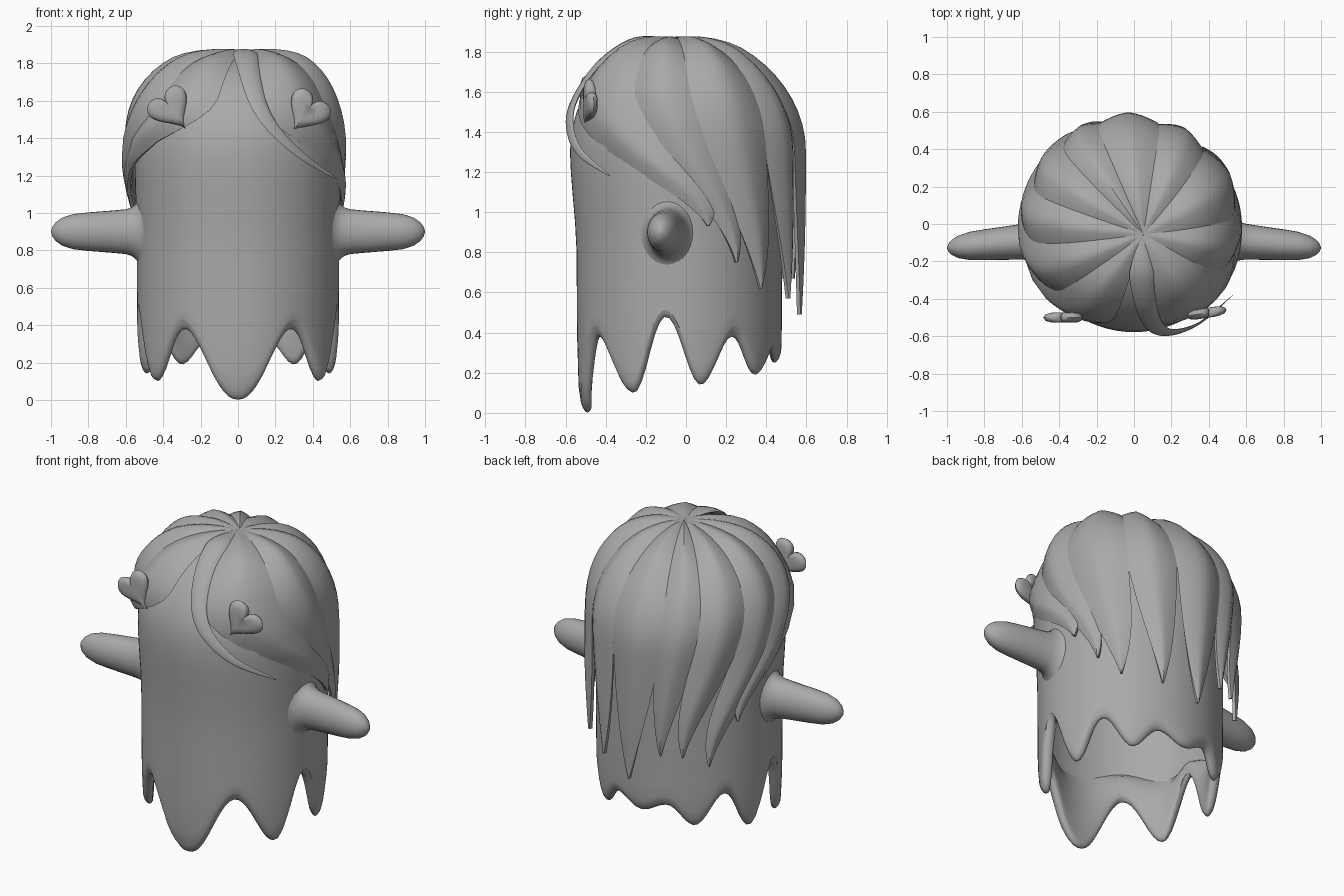
import bpy, bmesh, math
from mathutils import Vector

if "Cube" in bpy.data.objects:
    bpy.data.objects.remove(bpy.data.objects["Cube"])

grey = bpy.data.materials.new("soft_grey")
grey.diffuse_color = (0.4, 0.4, 0.4, 1)
grey.use_nodes = True
grey.node_tree.nodes["Principled BSDF"].inputs["Base Color"].default_value = grey.diffuse_color


def lerp_table(table, t):
    """Smooth interpolation in a table of (key, value) pairs."""
    for (k0, v0), (k1, v1) in zip(table, table[1:]):
        if t <= k1:
            f = max(0, (t - k0) / (k1 - k0))
            if k0 == 0:
                f = f ** 1.15
            return v0 + (v1 - v0) * (1 - math.cos(math.pi * f)) / 2
    return table[-1][1]


def loft(name, rings, angle=40, cap_start=True):
    """Skin closed rings of points into one smooth object."""
    bm = bmesh.new()
    rows = [[bm.verts.new(p) for p in ring] for ring in rings]
    n = len(rows[0])
    for a, b in zip(rows, rows[1:]):
        for i in range(n):
            j = (i + 1) % n
            bm.faces.new((a[i], a[j], b[j], b[i]))
    if cap_start:
        bm.faces.new(rows[0][::-1])
    bm.faces.new(rows[-1])
    bmesh.ops.remove_doubles(bm, verts=bm.verts, dist=0.0004)
    bmesh.ops.recalc_face_normals(bm, faces=bm.faces)
    me = bpy.data.meshes.new(name)
    bm.to_mesh(me)
    bm.free()
    me.materials.append(grey)
    ob = bpy.data.objects.new(name, me)
    bpy.context.collection.objects.link(ob)
    bpy.ops.object.select_all(action='DESELECT')
    ob.select_set(True)
    bpy.context.view_layer.objects.active = ob
    bpy.ops.object.shade_smooth_by_angle(angle=math.radians(angle))
    return ob


# Body: a domed sheet with a thick wavy hem, open underneath
HEM = [(0, .002), (34, .38), (61, .10), (82, .48), (103, .14),
       (123, .38), (143, .19), (161, .31), (180, .25)]
WALL = [(0, .49), (.15, .503), (.4, .51), (.8, .512), (1.3, .533)]
DOME = [(1.3, .533), (1.4, .527), (1.5, .5), (1.6, .445), (1.68, .38),
        (1.75, .3), (1.8, .21), (1.83, .1), (1.837, .001)]
SEG = 120


def body_ring(height, inset):
    ring = []
    for i in range(SEG):
        deg = 360 * i / SEG
        a = math.radians(deg)
        z = height(lerp_table(HEM, min(deg, 360 - deg)))
        r = (lerp_table(WALL, z) if z < 1.3 else dict(DOME)[z]) - inset
        low = 1 - max(0, min(1, (z - .8) / .5))
        ring.append(((1.033 + .024 * low) * r * math.sin(a),
                     -.045 + .012 * low - r * math.cos(a), z))
    return ring


rings = [body_ring(lambda h: .5 + .2 * h, .004)]               # inner hem edge
for f, inset in ((.85, .04), (.6, .055), (.3, .058), (.12, .056)):
    rings.append(body_ring(lambda h: h + f * (.5 - .8 * h), inset))
for dz, inset in ((.02, .052), (.006, .043), (0, .032), (.006, .021), (.022, .01), (.05, .002)):
    rings.append(body_ring(lambda h: h + dz, inset))
for f in (.2, .4, .6, .8, 1):
    rings.append(body_ring(lambda h: h + f * (.65 - h), 0))
for z in (.8, .95, 1.1, 1.2):
    rings.append(body_ring(lambda h: z, 0))
for z, _ in DOME:
    rings.append(body_ring(lambda h: z, 0))
loft("body", rings, 60, cap_start=False)

# Arms: tapered stubs whose root flares into the curved wall
ARM = [(.535, .17), (.543, .155), (.556, .141), (.572, .129), (.6, .12), (.66, .114),
       (.8, .103), (.88, .094), (.94, .075), (.975, .05), (.993, .025), (1.0, .002)]
for side, label in ((-1, "left_arm"), (1, "right_arm")):
    rings = []
    for x, r in ARM:
        cy = -.087 - .08 * (x - .5)
        ring = []
        for i in range(28):
            dy = .8 * r * math.cos(math.tau * i / 28)
            drop = (cy + dy + .045) ** 2 / 1.0 * max(0, min(1, (.66 - x) / .1))
            ring.append((side * (x - drop), cy + dy, .9 + r * math.sin(math.tau * i / 28)))
        rings.append(ring)
    loft(label, rings, 60, cap_start=False)


# Hair: ridged locks fanning from the crown, swept backwards to pointed tips
def lock(name, start, width, end, tip_z, layer, late):
    rings = []
    steps = 28
    for k in range(steps + 1):
        s = k / steps
        # first half of the steps follows the dome, the rest hangs down
        th = min(s, .5) * math.pi
        d = max(0, s - .5) * 2
        mid_z = .57 * max(0, math.cos(th)) ** .9 + (tip_z - 1.3) * d
        u = (.57 - mid_z) / (1.87 - tip_z)
        g = min(1, max(0, (u - late) / (1 - late)))
        az = start + (end - start) * g * g * (3 - 2 * g)
        half = width * (1 - u ** (2 + 4 * (late - .2))) + .5
        blend = math.sin(th)
        cx, cy = .05 - .07 * blend, -.055 + .035 * blend ** 3
        amp = .068 * min(1, blend * 2) * (1 - u ** 3 * .85)

        def point(v, bulge):
            a = math.radians(az + half * v)
            n = 2.0 + .5 * math.sin(a) ** 2        # squarer at the sides than the back
            r = .575 * math.sin(th) ** (2 / n) + .01 * d
            z = .57 * max(0, math.cos(th)) ** (2 / n) if d == 0 else mid_z
            b = 1 + bulge + layer * blend
            zz = z * (b if z > 0 else 1)
            return (cx - .98 * r * b * math.sin(a), cy + r * b * math.cos(a), 1.3 + zz)

        outer = [point(v / 4, amp * (1 - abs(v / 4) ** 1.25)) for v in range(-4, 5)]
        inner = [point(v, -.03 * blend) for v in (.9, .3, -.3, -.9)]
        rings.append(outer + inner)
    loft(name, rings, 35)


# start angle, half width, end angle (degrees from the back), tip height, sweep start
LOCKS = [(-141, 26, -77, .93, .25), (-100, 18, -62, .75, .2), (-65, 21, -48, .62, .2),
         (-31, 17, -24, .57, .2), (2, 19, -2, .49, .2), (30, 15, 18, .67, .2),
         (56, 16, 31, .67, .2), (84, 17, 46, .61, .2), (114, 18, 63, .87, .2),
         (147, 22, 82, 1.09, .3)]
for i, (start, width, end, tip_z, late) in enumerate(LOCKS):
    lock(f"hair_lock_{i + 1}", start, width, end, tip_z, .01 * ((i + 1) % 2), late)


# Loose fringe: a thin ribbon curling across the forehead
def catmull(pts, n):
    pts = [2 * pts[0] - pts[1]] + pts + [2 * pts[-1] - pts[-2]]
    out = []
    for a, b, c, d in zip(pts, pts[1:], pts[2:], pts[3:]):
        for k in range(n):
            t = k / n
            out.append(.5 * (2 * b + (c - a) * t + (2 * a - 5 * b + 4 * c - d) * t * t
                             + (3 * b - a - 3 * c + d) * t ** 3))
    return out + [pts[-2]]


path = catmull([Vector(p) for p in (
    (.045, -.06, 1.865), (.04, -.25, 1.855), (.06, -.42, 1.75), (.11, -.545, 1.58),
    (.2, -.58, 1.44), (.35, -.53, 1.3), (.53, -.38, 1.18))], 5)
rings = []
for k, p in enumerate(path):
    t = k / (len(path) - 1)
    tan = (path[min(k + 1, len(path) - 1)] - path[max(k - 1, 0)]).normalized()
    out = p - Vector((0, -.03, 1.2))
    side = tan.cross(out).normalized()
    nor = side.cross(tan).normalized()
    w = .075 * min(1, .1 + t * 5) * (1 - t) ** .75 + .002
    rings.append([p + side * w * math.cos(math.tau * i / 10)
                  + nor * w * .26 * math.sin(math.tau * i / 10) for i in range(10)])
loft("fringe_strand", rings)

# Heart clips: rounded plates tilted towards the middle
for side, label, c in ((-1, "left_heart_clip", (-.36, -.5, 1.56)),
                       (1, "right_heart_clip", (.37, -.478, 1.545))):
    rot = math.radians(36) * side
    rings = []
    for y0, scale in ((-.027, .45), (-.025, .7), (-.017, .9), (0, 1),
                      (.017, .9), (.025, .7), (.027, .45)):
        ring = []
        for i in range(40):
            t = math.tau * i / 40
            hx = 16 * math.sin(t) ** 3 * scale * .0073
            hz = (13 * math.cos(t) - 5 * math.cos(2 * t) - 2 * math.cos(3 * t)
                  - math.cos(4 * t) + 1) * scale * .0073
            hz *= 1.15 if hz < 0 else 1
            x = hx * math.cos(rot) + hz * math.sin(rot)
            z = hz * math.cos(rot) - hx * math.sin(rot)
            # tip leans towards the middle of the face
            ring.append((c[0] + x, c[1] + y0 + (.15 * x if side > 0 else 0), c[2] + z))
        rings.append(ring)
    loft(label, rings, 60)
